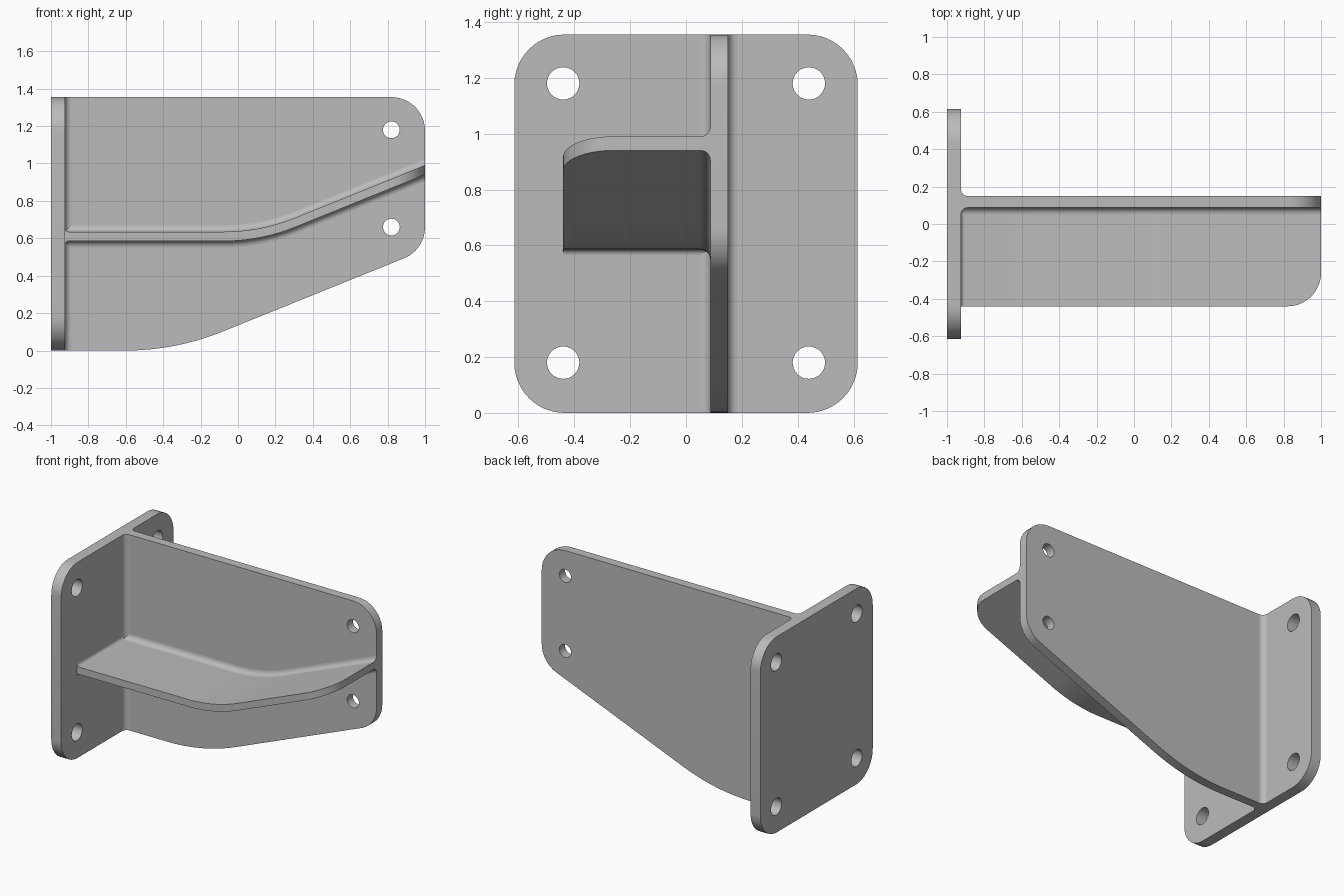
import bpy, bmesh, math
from mathutils import Vector

if "Cube" in bpy.data.objects:
    bpy.data.objects.remove(bpy.data.objects["Cube"])

metal = bpy.data.materials.new("light_grey_metal")
metal.diffuse_color = (0.5, 0.5, 0.5, 1)
metal.use_nodes = True
metal.node_tree.nodes["Principled BSDF"].inputs["Base Color"].default_value = metal.diffuse_color

H, R, FR = 1.355, 0.18, 0.035           # height, corner radius, fillet radius
WALL, WEB_F, WEB_B = -0.925, 0.087, 0.15  # plate face, web front and back
SLOPE = math.radians(22)


def finish(bm, name):
    bmesh.ops.recalc_face_normals(bm, faces=bm.faces[:])
    me = bpy.data.meshes.new(name)
    bm.to_mesh(me)
    bm.free()
    ob = bpy.data.objects.new(name, me)
    bpy.context.collection.objects.link(ob)
    me.materials.append(metal)
    return ob


def smooth(ob):
    bpy.ops.object.select_all(action='DESELECT')
    ob.select_set(True)
    bpy.context.view_layer.objects.active = ob
    bpy.ops.object.shade_smooth_by_angle(angle=math.radians(30))


def loft(name, sections):
    """Skin equal-length closed sections and cap both ends."""
    bm = bmesh.new()
    rings = [[bm.verts.new(p) for p in s] for s in sections]
    n = len(rings[0])
    for a, b in zip(rings, rings[1:]):
        for i in range(n):
            j = (i + 1) % n
            bm.faces.new((a[i], a[j], b[j], b[i]))
    bm.faces.new(rings[0])
    bm.faces.new(rings[-1])
    return finish(bm, name)


def arc(cx, cy, r, a0, a1, n=12):
    return [(cx + r * math.cos(math.radians(a0 + (a1 - a0) * i / n)),
             cy + r * math.sin(math.radians(a0 + (a1 - a0) * i / n))) for i in range(n + 1)]


def bend(x, corner, tangent):
    """Height of a flat line that curves up into the slope around a corner."""
    rad, start = tangent / math.tan(SLOPE / 2), corner - tangent
    if x <= start:
        return 0.0
    if x < start + rad * math.sin(SLOPE):
        return rad - math.sqrt(rad ** 2 - (x - start) ** 2)
    return (x - corner) * math.tan(SLOPE)


def bend_xs(corner, tangent, n=16):
    span = tangent / math.tan(SLOPE / 2) * math.sin(SLOPE)
    return [corner - tangent + span * i / n for i in range(n + 1)]


def drill(ob, holes, radius, place):
    for h in holes:
        bm = bmesh.new()
        ring = arc(h[0], h[1], radius, 0, 360, 32)[:-1]
        bm.free()
        cutter = loft("hole_cutter", [[place(p, d) for p in ring] for d in (-2, 2)])
        m = ob.modifiers.new("hole", 'BOOLEAN')
        m.operation, m.solver, m.object = 'DIFFERENCE', 'EXACT', cutter
        bpy.context.view_layer.objects.active = ob
        bpy.ops.object.modifier_apply(modifier=m.name)
        bpy.data.objects.remove(cutter)


# mounting plate with rounded corners and four bolt holes
W = 0.615
outline = (arc(W - R, H - R, R, 0, 90) + arc(R - W, H - R, R, 90, 180)
           + arc(R - W, R, R, 180, 270) + arc(W - R, R, R, 270, 360))
plate = loft("mounting_plate", [[(x, p[0], p[1]) for p in outline] for x in (-1, WALL)])
drill(plate, [(y, z) for y in (-0.44, 0.44) for z in (0.18, 1.18)], 0.058,
      lambda p, d: (d, p[0], p[1]))
smooth(plate)

# upright web with curved lower edge and two bolt holes
outline = ([(WALL, H), (WALL, 0)] + [(x, bend(x, -0.333, 0.27)) for x in bend_xs(-0.333, 0.27)]
           + arc(1 - R, 0.66, R, -68, 0) + arc(1 - R, H - R, R, 0, 90))
web = loft("upright_web", [[(p[0], y, p[1]) for p in outline] for y in (WEB_F, WEB_B)])
drill(web, [(1 - R, 0.66), (1 - R, 1.18)], 0.045, lambda p, d: (p[0], d, p[1]))
smooth(web)

# curved shelf with one rounded outer corner
C, T, Z0, TH, YF = 0.121, 0.2, 0.585, 0.05, -0.44
edge = [(x, YF) for x in [WALL] + bend_xs(C, T)] + arc(1 - R, YF + R, R, -90, 0, 16)
smooth(loft("curved_shelf", [
    [(x, y, Z0 + bend(x, C, T)), (x, y, Z0 + TH + bend(x, C, T)),
     (x, WEB_F, Z0 + TH + bend(x, C, T)), (x, WEB_F, Z0 + bend(x, C, T))] for x, y in edge]))


# concave fillets in the inside corners
def fillet(name, path, u, v, r=FR, n=6):
    u, v = Vector(u), Vector(v)
    prof = [Vector()] + [r * (1 - math.cos(t)) * u + r * (1 - math.sin(t)) * v
                         for t in (math.pi / 2 * i / n for i in range(n + 1))]
    smooth(loft(name, [[Vector(p) + q for q in prof] for p in path]))


fillet("web_back_fillet", [(WALL, WEB_B, z) for z in (0, H)], (1, 0, 0), (0, 1, 0))
fillet("web_front_fillet", [(WALL, WEB_F, z) for z in (0, H)], (1, 0, 0), (0, -1, 0))
xs = [WALL] + bend_xs(C, T) + [1]
for side, z, d in (("upper", Z0 + TH, 1), ("lower", Z0, -1)):
    fillet(side + "_shelf_web_fillet", [(x, WEB_F, z + bend(x, C, T)) for x in xs],
           (0, -1, 0), (0, 0, d))
    fillet(side + "_shelf_plate_fillet", [(WALL, y, z) for y in (YF, WEB_F)],
           (1, 0, 0), (0, 0, d), 0.02)
